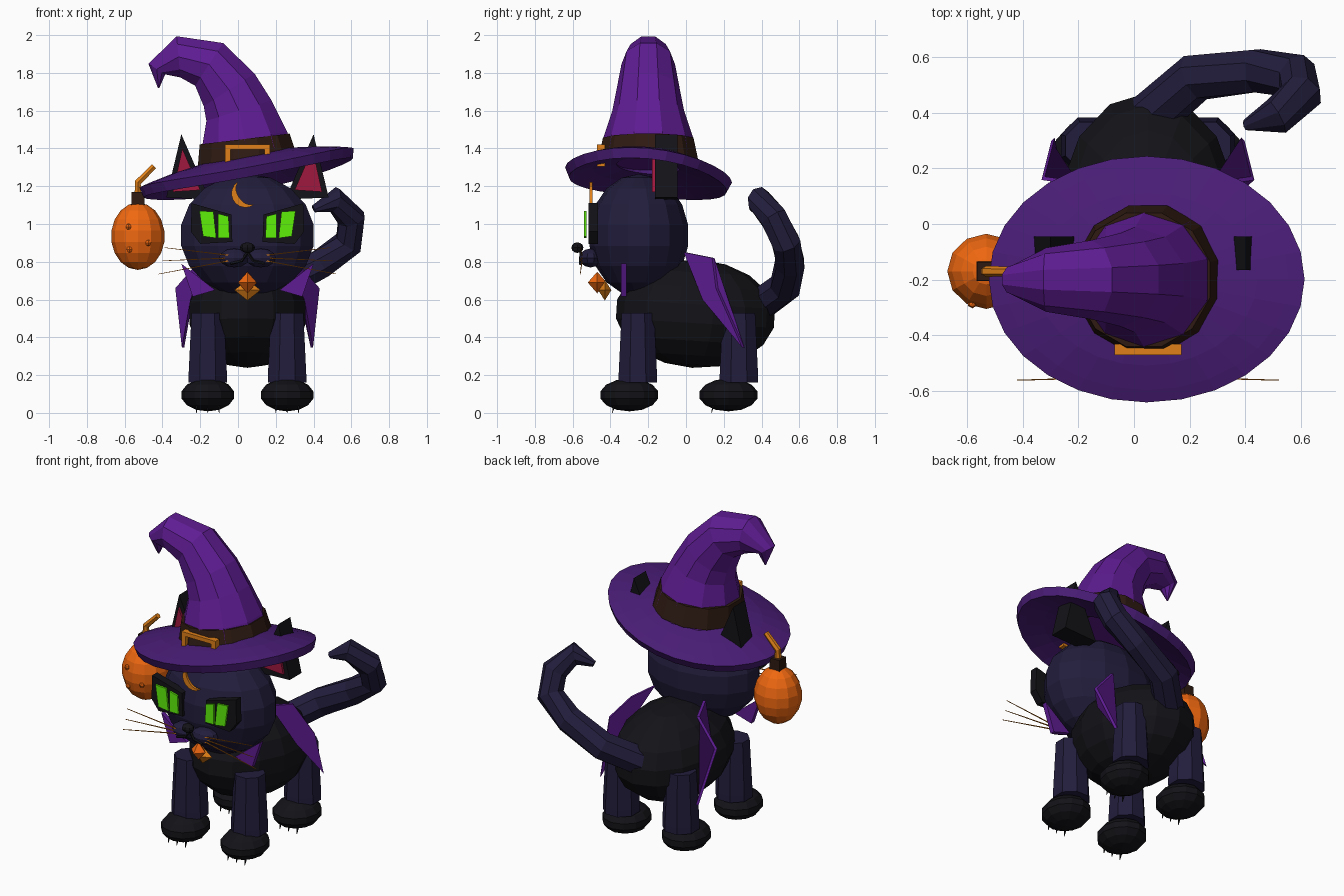
import bpy, bmesh, math
from mathutils import Vector, Matrix

if "Cube" in bpy.data.objects:
    bpy.data.objects.remove(bpy.data.objects["Cube"])

CX = 0.05  # the cat's own symmetry plane


def mat(name, hexa):
    m = bpy.data.materials.new(name)
    c = [int(hexa[i:i + 2], 16) / 255 for i in (0, 2, 4)]
    m.diffuse_color = [((v + 0.055) / 1.055) ** 2.4 for v in c] + [1]
    m.use_nodes = True
    m.node_tree.nodes["Principled BSDF"].inputs["Base Color"].default_value = m.diffuse_color
    return m


NAVY, BLACK = mat("navy_fur", "221d3c"), mat("black_fur", "131318")
PURPLE, BRIM = mat("purple_felt", "5e1c92"), mat("dark_purple", "481c74")
ORANGE, GOLD = mat("orange", "f06810"), mat("gold", "e08018")
BROWN, GREEN, RED = mat("brown", "2e1a12"), mat("green", "5ff00a"), mat("red", "a0183f")


def finish(name, bm, material):
    bmesh.ops.recalc_face_normals(bm, faces=bm.faces)
    me = bpy.data.meshes.new(name)
    bm.to_mesh(me)
    bm.free()
    me.materials.append(material)
    ob = bpy.data.objects.new(name, me)
    bpy.context.collection.objects.link(ob)
    return ob


def ball(name, c, r, material, seg=12, rings=8, tilt=0):
    bm = bmesh.new()
    bmesh.ops.create_uvsphere(bm, u_segments=seg, v_segments=rings, radius=1)
    m = Matrix.Translation(c) @ Matrix.Rotation(tilt, 4, 'X') @ Matrix.Diagonal((*r, 1))
    bmesh.ops.transform(bm, matrix=m, verts=bm.verts)
    return finish(name, bm, material)


def loft(name, pts, radii, material, n=8, ref=(0, 1, 0)):
    """Tube through points with a radius at each."""
    bm, rings, ref = bmesh.new(), [], Vector(ref)
    pts = [Vector(p) for p in pts]
    for i, p in enumerate(pts):
        t = (pts[min(i + 1, len(pts) - 1)] - pts[max(i - 1, 0)]).normalized()
        u = ref.cross(t).normalized()
        v = t.cross(u)
        rings.append([bm.verts.new(p + radii[i] * (math.cos(a) * u + math.sin(a) * v))
                      for a in (2 * math.pi * (k + 0.5) / n for k in range(n))])
    for a, b in zip(rings, rings[1:]):
        for k in range(n):
            bm.faces.new((a[k], a[(k + 1) % n], b[(k + 1) % n], b[k]))
    bm.faces.new(rings[0])
    bm.faces.new(rings[-1])
    return finish(name, bm, material)


def slab(name, pts, offset, material):
    """Flat outline given thickness along an offset vector."""
    bm = bmesh.new()
    a = [bm.verts.new(p) for p in pts]
    b = [bm.verts.new(Vector(p) + Vector(offset)) for p in pts]
    n = len(a)
    bm.faces.new(a)
    bm.faces.new(b)
    for k in range(n):
        bm.faces.new((a[k], a[(k + 1) % n], b[(k + 1) % n], b[k]))
    return finish(name, bm, material)


def plate(name, xz, y0, y1, s, material):
    return slab(name, [(CX + s * x, y0, z) for x, z in xz], (0, y1 - y0, 0), material)


# body and head
ball("body", (CX, 0.05, 0.525), (0.32, 0.425, 0.287), BLACK, 14, 9, -0.06)
ball("head", (CX, -0.25, 0.94), (0.365, 0.265, 0.325), NAVY, 14, 9)

# tail
loft("tail", [(0.03, 0.36, 0.55), (0.22, 0.525, 0.67), (0.44, 0.55, 0.79), (0.585, 0.53, 0.9),
              (0.6, 0.465, 1.03), (0.51, 0.385, 1.13), (0.4, 0.355, 1.08)],
     [0.09, 0.088, 0.082, 0.08, 0.077, 0.068, 0.02], NAVY, 8, (0.77, -0.6, -0.3))

for s, side in ((-1, "left"), (1, "right")):
    # legs, paws and claws
    for leg_y, paw_y, end in ((-0.255, -0.3, "front"), (0.28, 0.225, "back")):
        x = CX + s * 0.21
        loft(f"{end}_leg_{side}", [(x, leg_y, 0.16), (x, leg_y, 0.2), (x, leg_y, 0.53)],
             [0.11, 0.11, 0.093], NAVY)
        ball(f"{end}_paw_{side}", (x, paw_y, 0.095), (0.142, 0.157, 0.087), BLACK, 12, 7)
        for d in (-0.06, 0, 0.06):
            loft(f"{end}_claw_{side}", [(x + d, paw_y - 0.08, 0.04), (x + d, paw_y - 0.09, 0.0)],
                 [0.008, 0.002], BLACK, 4, (1, 0, 0))
    # ears
    plate("ear_" + side, [(0.43, 1.14), (0.35, 1.475), (0.2, 1.13)], -0.165, -0.045, s, BLACK)
    plate("inner_ear_" + side, [(0.395, 1.17), (0.345, 1.4), (0.25, 1.18)], -0.18, -0.16, s, RED)
    # eyes: dark surround and split iris
    plate("eye_surround_" + side, [(0.295, 1.11), (0.085, 1.05), (0.08, 0.905), (0.25, 0.895),
                                   (0.3, 0.96)], -0.515, -0.465, s, BLACK)
    plate("iris_outer_" + side, [(0.255, 1.07), (0.18, 1.065), (0.165, 0.925), (0.235, 0.935)],
          -0.54, -0.527, s, GREEN)
    plate("iris_inner_" + side, [(0.155, 1.055), (0.1, 1.04), (0.095, 0.925), (0.155, 0.925)],
          -0.54, -0.527, s, GREEN)
    # muzzle, mouth and whiskers
    ball("muzzle_" + side, (CX + s * 0.07, -0.505, 0.82), (0.085, 0.06, 0.05), NAVY, 10, 6)
    loft("mouth_" + side, [(CX, -0.555, 0.85), (CX + s * 0.03, -0.56, 0.805),
                           (CX + s * 0.09, -0.56, 0.79)], [0.008] * 3, BLACK, 5)
    for z0, x1, z1 in ((0.835, 0.44, 0.875), (0.82, 0.45, 0.805), (0.805, 0.47, 0.735)):
        loft("whisker_" + side, [(CX + s * 0.1, -0.55, z0), (CX + s * x1, -0.56, z1)],
             [0.004, 0.002], GOLD, 4)
    # collar points and cape panels
    plate("collar_point_" + side, [(0.35, 0.79), (0.17, 0.65), (0.29, 0.615)], -0.345, -0.315, s, PURPLE)
    cape = [(0.17, 0.0, 0.85), (0.23, 0.15, 0.82), (0.37, 0.17, 0.66), (0.335, 0.31, 0.345),
            (0.29, 0.1, 0.6)]
    slab("cape_" + side, [(CX + s * x, y, z) for x, y, z in cape], (s * 0.012, -0.012, 0), PURPLE)

ball("nose", (CX, -0.575, 0.875), (0.04, 0.032, 0.028), BLACK, 8, 6)

# crescent on the forehead
N = 9
ang = [math.radians(125 + 180 * k / N) for k in range(N + 1)]
dip = [0.072 - 0.032 * math.sin(math.pi * k / N) for k in range(N + 1)]
outer = [(0.075 * math.cos(a) - 0.01, 1.162 + 0.075 * math.sin(a)) for a in ang]
inner = [(d * math.cos(a) - 0.01, 1.162 + d * math.sin(a)) for a, d in zip(ang, dip)]
plate("forehead_crescent", outer + inner[::-1], -0.51, -0.495, 1, GOLD)

# collar gems
ball("front_gem", (CX, -0.47, 0.69), (0.05, 0.05, 0.057), ORANGE, 4, 2)
ball("rear_gem", (CX, -0.43, 0.65), (0.07, 0.035, 0.055), GOLD, 4, 2)

# hat brim: tilted, drooping elliptical ring
bm, rings, S = bmesh.new(), [], 28
for f in (0.4, 0.7, 0.9, 1.0):
    ring = []
    for k in range(S):
        a = 2 * math.pi * k / S
        x, y = 0.56 * f * math.cos(a), 0.43 * f * math.sin(a)
        droop = (0.11 - 0.035 * math.cos(a) ** 2) * f * f
        ring.append(bm.verts.new((CX + x, -0.2 + y, 1.345 + 0.185 * x - 0.09 * y - droop)))
    rings.append(ring)
for a, b in zip(rings, rings[1:]):
    for k in range(S):
        bm.faces.new((a[k], a[(k + 1) % S], b[(k + 1) % S], b[k]))
brim = finish("hat_brim", bm, BRIM)
mod = brim.modifiers.new("thickness", 'SOLIDIFY')
mod.thickness, mod.offset = 0.055, 0

# hat cone, band and buckle
loft("hat_cone", [(0.055, -0.2, 1.32), (0.035, -0.2, 1.45), (0.005, -0.2, 1.6), (-0.047, -0.2, 1.71),
                  (-0.153, -0.2, 1.845), (-0.315, -0.2, 1.885), (-0.43, -0.2, 1.82),
                  (-0.42, -0.2, 1.72)],
     [0.265, 0.24, 0.19, 0.168, 0.142, 0.115, 0.055, 0.004], PURPLE, 10)
loft("hat_band", [(0.05, -0.2, 1.325), (0.035, -0.2, 1.45)], [0.275, 0.248], BROWN, 12)
for n, x0, x1, z0, z1 in (("top", -0.12, 0.12, 1.395, 1.42), ("bottom", -0.12, 0.12, 1.305, 1.33),
                          ("left", -0.12, -0.09, 1.305, 1.42), ("right", 0.09, 0.12, 1.305, 1.42)):
    plate("buckle_" + n, [(x0, z0), (x1, z0), (x1, z1), (x0, z1)], -0.47, -0.43, 1, GOLD)

# hanging pumpkin with warts, cap and stem
P = Vector((-0.53, -0.17, 0.935))
ball("pumpkin", P, (0.142, 0.137, 0.178), ORANGE, 12, 9)
for x, z in ((-0.045, -0.07), (0.055, -0.035), (-0.05, 0.05)):
    y = -0.13 * math.sqrt(1 - (x / 0.14) ** 2 - (z / 0.175) ** 2)
    ball("pumpkin_wart", P + Vector((x, y, z)), (0.017, 0.017, 0.017), ORANGE, 6, 4)
loft("pumpkin_cap", [P + Vector((0, 0, 0.16)), P + Vector((0, 0, 0.235))], [0.05, 0.047], BROWN, 4)
loft("pumpkin_stem", [P + Vector(v) for v in ((0, 0, 0.22), (0, 0, 0.285), (0.085, 0, 0.37))],
     [0.02, 0.02, 0.017], GOLD, 6)
